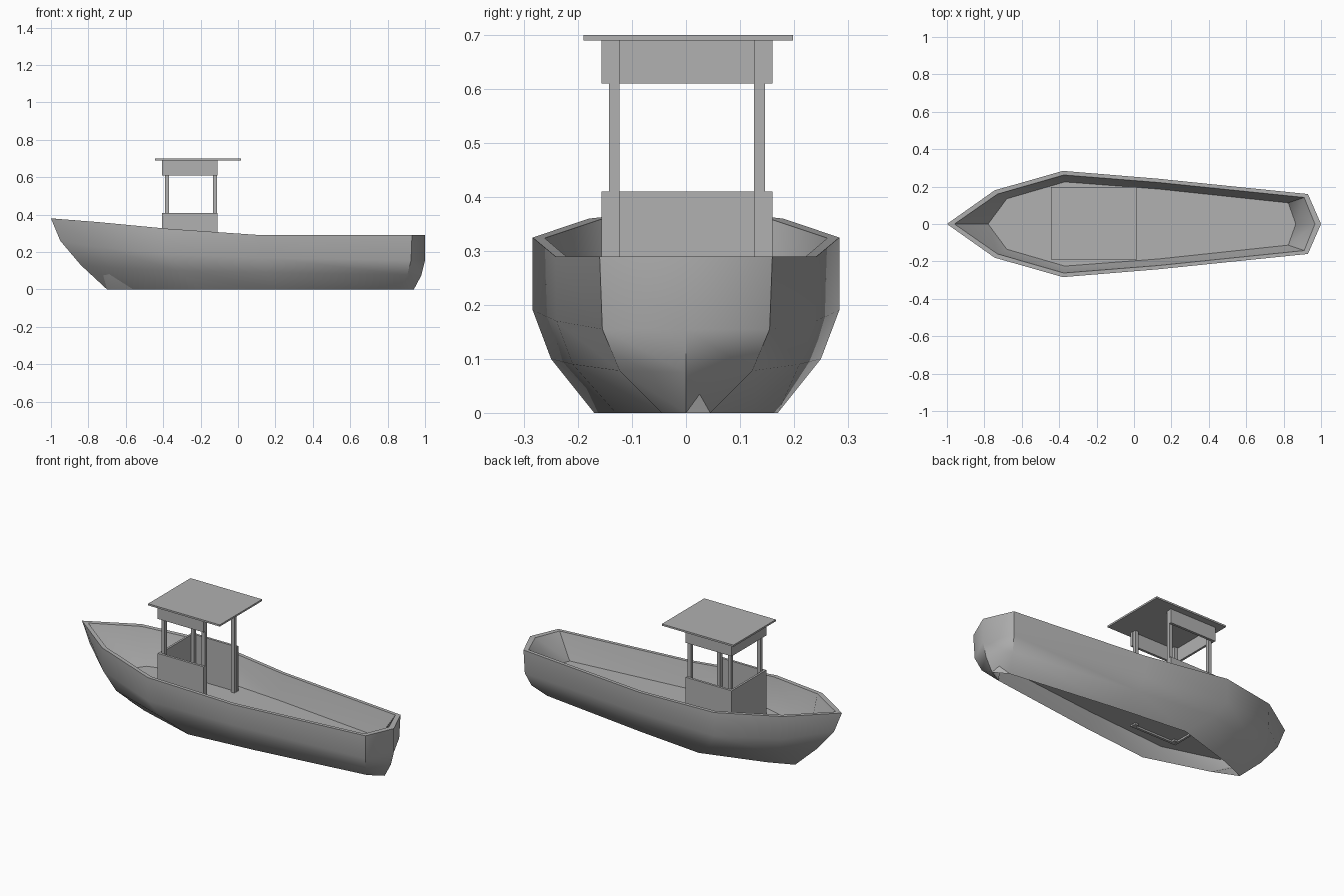
import bpy, bmesh, math

if "Cube" in bpy.data.objects:
    bpy.data.objects.remove(bpy.data.objects["Cube"])

grey = bpy.data.materials.new("dark_grey")
grey.diffuse_color = (.44, .44, .44, 1)
grey.use_nodes = True
grey.node_tree.nodes["Principled BSDF"].inputs["Base Color"].default_value = grey.diffuse_color


def finish(name, bm, smooth=False):
    bmesh.ops.remove_doubles(bm, verts=bm.verts, dist=1e-5)
    bmesh.ops.recalc_face_normals(bm, faces=bm.faces)
    me = bpy.data.meshes.new(name)
    bm.to_mesh(me)
    bm.free()
    me.materials.append(grey)
    ob = bpy.data.objects.new(name, me)
    bpy.context.collection.objects.link(ob)
    if smooth:
        bpy.ops.object.select_all(action='DESELECT')
        ob.select_set(True)
        bpy.context.view_layer.objects.active = ob
        bpy.ops.object.shade_smooth_by_angle(angle=math.radians(52))
    return ob


def box(name, x0, x1, y0, y1, z0, z1):
    bm = bmesh.new()
    bmesh.ops.create_cube(bm, size=1)
    for v in bm.verts:
        v.co = ((x0 + x1) / 2 + v.co.x * (x1 - x0),
                (y0 + y1) / 2 + v.co.y * (y1 - y0),
                (z0 + z1) / 2 + v.co.z * (z1 - z0))
    return finish(name, bm)


def loop(half):
    # half outline (bow to stern) mirrored into a closed ring
    return half + [(x, -y, z) for x, y, z in half[-2:0:-1]]


# hull stations from bow to stern, each from keel edge up to the rim
DECK_Z = 0.15
stations = [
    [(-.70, 0, 0), (-.84, 0, .13), (-.95, 0, .26), (-1, 0, .38)],
    [(-.56, .06, 0), (-.68, .145, .115), (-.74, .177, .225), (-.745, .18, .36)],
    [(-.20, .17, 0), (-.32, .25, .10), (-.38, .284, .19), (-.38, .284, .325)],
    [(.20, .13, 0), (.15, .21, .09), (.13, .24, .17), (.13, .242, .29)],
    [(.86, .045, 0), (.905, .123, .078), (.925, .155, .155), (.93, .16, .29)],
    [(.94, 0, 0), (.98, 0, .075), (1, 0, .155), (1, 0, .29)],
]
rim_inner = [(-.96, 0, .377), (-.73, .16, .358), (-.375, .262, .324),
             (.13, .222, .29), (.91, .142, .29), (.967, 0, .29)]
deck_edge = [(-.78, 0), (-.68, .135), (-.37, .225), (.13, .187), (.825, .113), (.865, 0)]
deck_edge = [(x, y, DECK_Z) for x, y in deck_edge]

# hull: outer skin, rim, inner wall, open underneath
rings = [loop([s[k] for s in stations]) for k in range(4)]
rings += [loop(rim_inner), loop(deck_edge), rings[0]]
bm = bmesh.new()
vr = [[bm.verts.new(p) for p in r] for r in rings]
n = len(rings[0])
for a, b in zip(vr, vr[1:]):
    for i in range(n):
        j = (i + 1) % n
        bm.faces.new((a[i], a[j], b[j], b[i]))
finish("hull", bm, True)

# deck plate
bm = bmesh.new()
bm.faces.new([bm.verts.new(p) for p in loop(deck_edge)])
finish("deck", bm)

# cabin: lower and upper U-shaped panels, open toward the stern
for part, z0, z1 in (("lower", .14, .41), ("upper", .61, .69)):
    box(f"cabin_{part}_front_panel", -.405, -.393, -.157, .16, z0, z1)
    for side, y0, y1 in (("left", .146, .16), ("right", -.157, -.143)):
        box(f"cabin_{part}_{side}_panel", -.393, -.11, y0, y1, z0, z1)

# cabin posts
for end, x in (("front", -.391), ("rear", -.133)):
    for side, y in (("left", .126), ("right", -.143)):
        box(f"cabin_{end}_{side}_post", x, x + .021, y, y + .02, .14, .69)

# roof
box("cabin_roof", -.443, .016, -.19, .198, .69, .70)
